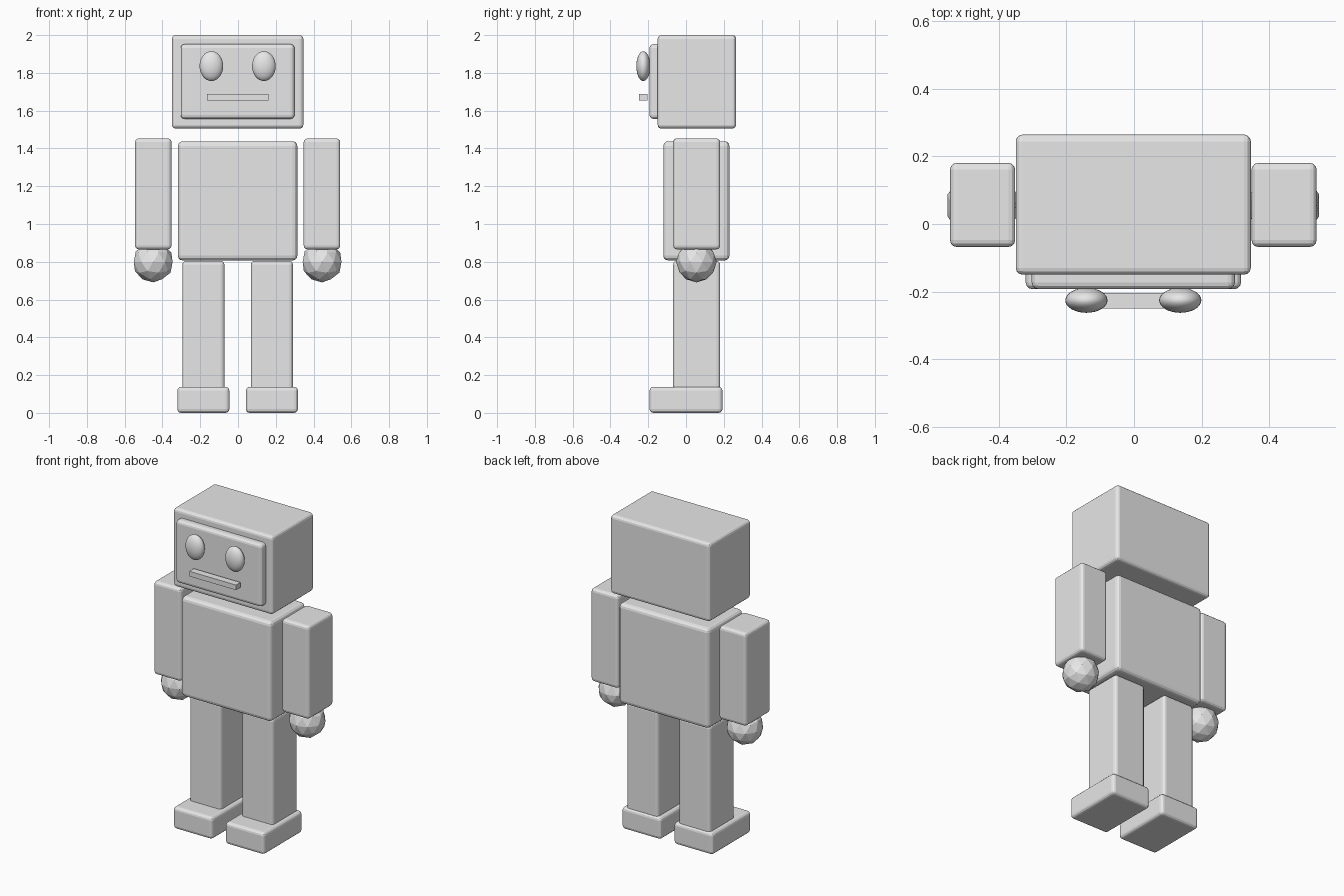
import bpy
from mathutils import Vector

if "Cube" in bpy.data.objects:
    bpy.data.objects.remove(bpy.data.objects["Cube"])

grey = bpy.data.materials.new("light grey")
grey.diffuse_color = (0.8, 0.8, 0.8, 1)
grey.use_nodes = True
grey.node_tree.nodes["Principled BSDF"].inputs["Base Color"].default_value = grey.diffuse_color


def finish(name):
    ob = bpy.context.object
    ob.name = ob.data.name = name
    ob.data.materials.append(grey)
    return ob


def box(name, lo, hi, bevel=0.02):
    """Box between two corners, with rounded edges."""
    lo, hi = Vector(lo), Vector(hi)
    bpy.ops.mesh.primitive_cube_add(size=1, location=(lo + hi) / 2)
    ob = finish(name)
    ob.scale = hi - lo
    bpy.ops.object.transform_apply(location=False, rotation=False, scale=True)
    if bevel:
        mod = ob.modifiers.new("rounded edges", "BEVEL")
        mod.width = bevel
        mod.segments = 3
    return ob


CX = -0.002  # symmetry plane


def side_box(name, side, x0, x1, y0, y1, z0, z1, bevel=0.02):
    xs = sorted((CX + side * x0, CX + side * x1))
    return box(name, (xs[0], y0, z0), (xs[1], y1, z1), bevel)


# Head, face plate and mouth
box("head", (-0.35, -0.15, 1.505), (0.346, 0.265, 2.0))
box("face_plate", (-0.303, -0.193, 1.557), (0.299, -0.10, 1.952))
box("mouth", (-0.165, -0.25, 1.655), (0.161, -0.205, 1.687), 0)

# Torso
box("torso", (-0.318, -0.12, 0.807), (0.314, 0.23, 1.438), 0.025)

for side, label in ((-1, "right"), (1, "left")):
    # Eyes
    bpy.ops.mesh.primitive_uv_sphere_add(
        segments=32, ring_count=16, radius=1, location=(CX + side * 0.139, -0.226, 1.836))
    eye = finish(label + "_eye")
    eye.scale = (0.0625, 0.037, 0.079)
    bpy.ops.object.transform_apply(location=False, rotation=False, scale=True)
    bpy.ops.object.shade_smooth()

    # Arms and faceted hands
    side_box(label + "_arm", side, 0.35, 0.543, -0.068, 0.181, 0.866, 1.453)
    bpy.ops.mesh.primitive_ico_sphere_add(
        subdivisions=2, radius=0.108, location=(CX + side * 0.447, 0.055, 0.799))
    finish(label + "_hand")

    # Legs and feet
    side_box(label + "_leg", side, 0.07, 0.293, -0.068, 0.181, 0.06, 0.805)
    side_box(label + "_foot", side, 0.044, 0.319, -0.193, 0.193, 0.0, 0.138)
